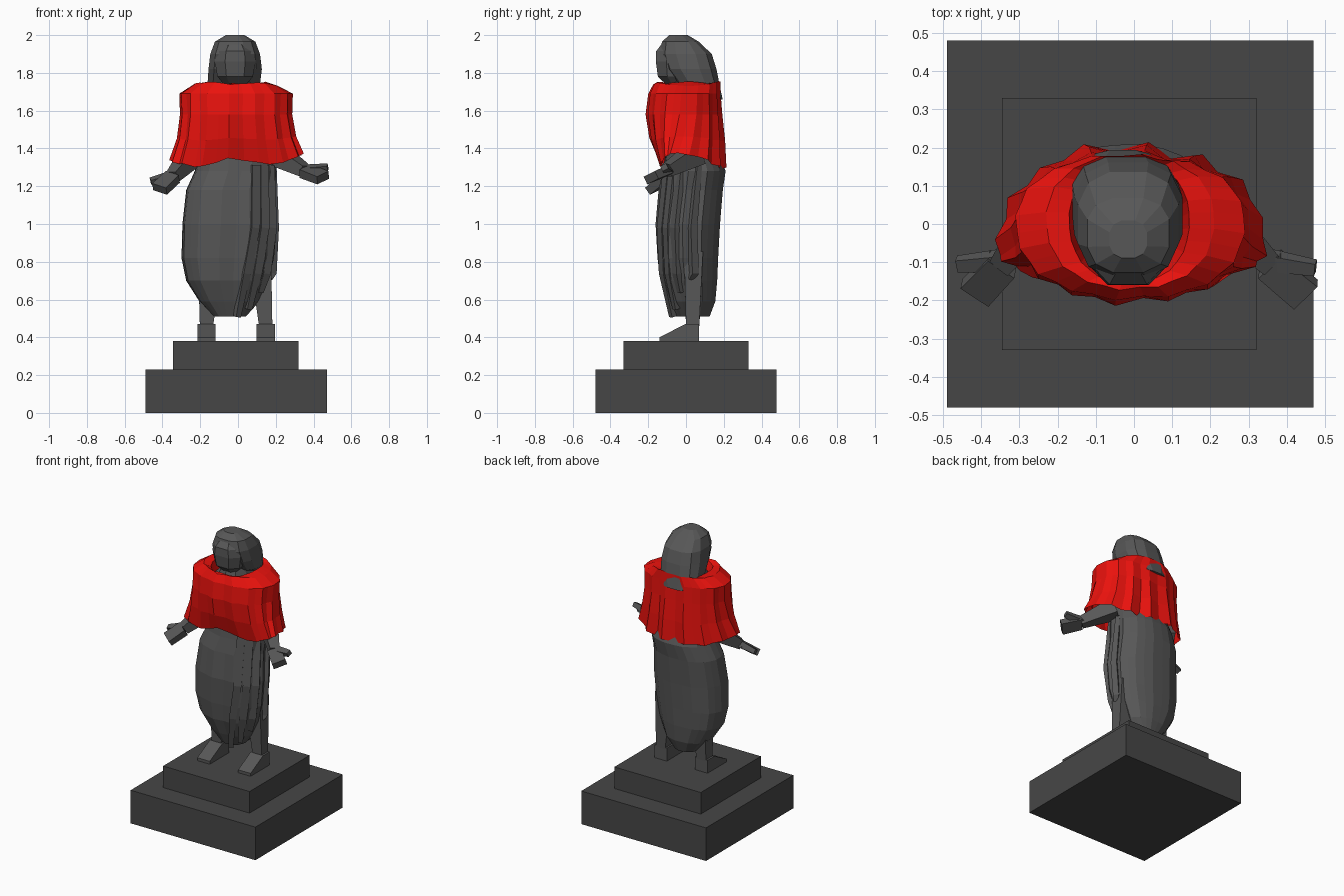
import bpy, bmesh, math, random
from mathutils import Vector

random.seed(7)


def paint(name, colour):
    m = bpy.data.materials.new(name)
    m.diffuse_color = (*colour, 1)
    return m


red = paint("red_cloth", (0.82, 0.006, 0.004))
bronze = paint("dark_bronze", (0.095, 0.095, 0.095))
stone = paint("dark_stone", (0.062, 0.062, 0.062))


def finish(bm, name, mat=bronze):
    bmesh.ops.recalc_face_normals(bm, faces=bm.faces)
    me = bpy.data.meshes.new(name)
    bm.to_mesh(me)
    bm.free()
    ob = bpy.data.objects.new(name, me)
    bpy.context.collection.objects.link(ob)
    me.materials.append(mat)
    return ob


def box(name, x0, x1, y0, y1, z0, z1, mat=bronze):
    bm = bmesh.new()
    bmesh.ops.create_cube(bm, size=1)
    for v in bm.verts:
        v.co = ((x0 + x1) / 2 + v.co.x * (x1 - x0), (y0 + y1) / 2 + v.co.y * (y1 - y0),
                (z0 + z1) / 2 + v.co.z * (z1 - z0))
    return finish(bm, name, mat)


def prism(name, points, sizes, up=(0, 0, 1)):
    """Tapered bar through the points; sizes are (width, thickness) at each."""
    pts = [Vector(p) for p in points]
    bm = bmesh.new()
    ends = []
    for i, (p, (w, h)) in enumerate(zip(pts, sizes)):
        d = (pts[min(i + 1, len(pts) - 1)] - pts[max(i - 1, 0)]).normalized()
        s = d.cross(Vector(up)).normalized()
        t = s.cross(d)
        ends.append([bm.verts.new(p + s * w / 2 * i + t * h / 2 * j)
                     for i, j in ((-1, -1), (1, -1), (1, 1), (-1, 1))])
    bm.faces.new(ends[0])
    bm.faces.new(ends[-1])
    for e, f in zip(ends, ends[1:]):
        for k in range(4):
            m = (k + 1) % 4
            bm.faces.new((e[k], e[m], f[m], f[k]))
    return finish(bm, name)


def loft(name, rings, n, power=1.0, pleat=None, lift=None, caps=(True, True), mat=bronze):
    """Stack rings (z, x0, x1, y0, ymid, y1, fold depth, lift amount)."""
    bm = bmesh.new()
    loops = []
    for z, x0, x1, y0, ym, y1, fold, rise in rings:
        loop = []
        for k in range(n):
            a = 2 * math.pi * (k + 0.5) / n
            c, s = math.cos(a), math.sin(a)
            c = math.copysign(abs(c) ** power, c)
            s = math.copysign(abs(s) ** power, s)
            f = 1 + fold * (pleat(k, a) if pleat else 0)
            x = (x0 + x1) / 2 + (x1 - x0) / 2 * c * f
            y = ym + (y1 - ym if s > 0 else ym - y0) * s * f
            loop.append(bm.verts.new((x, y, z + rise * (lift(k, a) if lift else 0))))
        loops.append(loop)
    for p, q in zip(loops, loops[1:]):
        for k in range(n):
            m = (k + 1) % n
            bm.faces.new((p[k], p[m], q[m], q[k]))
    for on, loop in zip(caps, (loops[0], loops[-1])):
        if on:
            bm.faces.new(loop)
    return finish(bm, name, mat)


# Stepped plinth
box("plinth_lower", -0.49, 0.47, -0.48, 0.48, 0, 0.23, stone)
box("plinth_upper", -0.345, 0.32, -0.33, 0.33, 0.23, 0.38, stone)

# Wedge feet and tapering legs
for side, x, top in (("left", -0.167, (-0.15, 0.04, 0.75)), ("right", 0.147, (0.115, 0.04, 0.85))):
    foot = box("foot_" + side, x - 0.048, x + 0.048, -0.14, 0.07, 0.38, 0.47)
    bm = bmesh.new()
    bm.from_mesh(foot.data)
    for f in [f for f in bm.faces if f.normal.z > 0.9]:
        edges = [e for e in f.edges if abs(e.verts[0].co.y - e.verts[1].co.y) > 0.1]
        bmesh.ops.subdivide_edges(bm, edges=edges, cuts=1)
    for v in bm.verts:
        if v.co.z > 0.46:
            if v.co.y < -0.1:
                v.co.z = 0.40
            elif v.co.y < 0.05:
                v.co.y = -0.005
    bm.to_mesh(foot.data)
    bm.free()
    prism("leg_" + side, ((x, 0.035, 0.46), top), ((0.07, 0.07), (0.12, 0.10)), (0, 1, 0))

# Long wrapped skirt, folds strongest on the right side
jitter = [random.uniform(-0.5, 0.5) for _ in range(64)]


def skirt_pleat(k, a):
    zone = 0.25 + max(0, math.cos(a + 0.6)) * 0.9
    return ((1 if k % 2 else -1) * 0.7 + jitter[k]) * zone


loft("skirt", [
    (1.50, -0.20, 0.18, -0.10, 0.03, 0.13, 0.00, 0),
    (1.36, -0.21, 0.18, -0.11, 0.03, 0.18, 0.02, 0),
    (1.28, -0.23, 0.20, -0.12, 0.04, 0.21, 0.04, 0),
    (1.18, -0.275, 0.19, -0.14, 0.03, 0.195, 0.05, 0),
    (1.00, -0.295, 0.20, -0.155, 0.01, 0.18, 0.06, 0),
    (0.82, -0.30, 0.185, -0.145, 0.01, 0.17, 0.06, 0),
    (0.70, -0.275, 0.155, -0.13, 0.02, 0.165, 0.06, 0),
    (0.59, -0.205, 0.11, -0.09, 0.03, 0.155, 0.06, 0),
    (0.51, -0.13, 0.04, -0.055, 0.035, 0.125, 0.05, 0)], 24, 0.88, skirt_pleat)

# Long ridged folds sweeping down the right front
for i, (x0, x1, x2, y, z2) in enumerate(((0.09, 0.085, -0.005, -0.115, 0.51),
                                         (0.135, 0.135, 0.055, -0.085, 0.55),
                                         (0.165, 0.175, 0.115, -0.045, 0.64),
                                         (0.175, 0.185, 0.165, 0.04, 0.71))):
    prism("skirt_fold_%d" % (i + 1),
          ((x0, y + 0.02, 1.31), (x1, y - 0.01, 0.98), ((x1 + x2) / 2, y, 0.74), (x2, y * 0.6, z2)),
          ((0.03, 0.05), (0.04, 0.05), (0.04, 0.045), (0.03, 0.03)), (1, 0.6, 0))

# Pleated cape with a neck opening and flared hem
wave = [random.uniform(-0.6, 0.6) for _ in range(64)]


def cape_pleat(k, a):
    return ((0.7 if k % 2 else -0.7) + wave[k]) * (0.4 + 0.6 * math.sin(a) ** 2)


def cape_lift(k, a):
    c, s = math.cos(a), math.sin(a)
    sides = 0.08 * max(0, c) ** 3 + 0.045 * max(0, -c) ** 3
    return sides + 0.05 * max(0, -s) ** 12 + 0.015 * wave[k]


loft("cape", [
    (1.64, -0.15, 0.12, -0.12, 0.00, 0.13, 0.00, 0),
    (1.73, -0.17, 0.145, -0.155, 0.01, 0.165, 0.01, 0.3),
    (1.755, -0.23, 0.21, -0.17, 0.01, 0.18, 0.02, -0.3),
    (1.69, -0.31, 0.29, -0.195, 0.00, 0.18, 0.025, 0),
    (1.58, -0.305, 0.285, -0.205, -0.01, 0.185, 0.045, 0),
    (1.44, -0.32, 0.305, -0.185, -0.04, 0.195, 0.06, 0.3),
    (1.295, -0.36, 0.345, -0.145, -0.075, 0.20, 0.06, 1)],
    32, 0.9, cape_pleat, cape_lift, (False, False), red)

# Neck and chest filling the opening
loft("neck", [
    (1.66, -0.17, 0.14, -0.15, 0.01, 0.15, 0, 0),
    (1.71, -0.12, 0.09, -0.12, 0.01, 0.12, 0, 0),
    (1.80, -0.09, 0.06, -0.09, 0.01, 0.10, 0, 0)], 10)

# Hair sweeping to the back, and the face in front of it
loft("hair", [
    (1.66, -0.12, 0.06, 0.11, 0.15, 0.195, 0, 0),
    (1.74, -0.165, 0.12, -0.05, 0.06, 0.18, 0, 0),
    (1.82, -0.16, 0.13, -0.115, 0.02, 0.165, 0, 0),
    (1.90, -0.15, 0.12, -0.145, 0.00, 0.14, 0, 0),
    (1.965, -0.125, 0.095, -0.13, -0.02, 0.07, 0, 0),
    (2.00, -0.065, 0.035, -0.09, -0.04, 0.01, 0, 0)], 12, 0.75)
loft("face", [
    (1.73, -0.07, 0.04, -0.10, -0.04, 0.0, 0, 0),
    (1.78, -0.115, 0.085, -0.155, -0.05, 0.0, 0, 0),
    (1.86, -0.13, 0.10, -0.167, -0.05, 0.0, 0, 0),
    (1.915, -0.12, 0.09, -0.165, -0.05, 0.0, 0, 0),
    (1.97, -0.07, 0.04, -0.12, -0.05, 0.0, 0, 0)], 8, 0.8)

# Outstretched forearms with tilted mitten hands and thumbs
for side, elbow, wrist, tip, thumb in (
        ("left", (-0.23, 0.05, 1.38), (-0.345, -0.105, 1.25), (-0.415, -0.18, 1.185), (-0.462, -0.105, 1.225)),
        ("right", (0.20, 0.05, 1.37), (0.355, -0.105, 1.28), (0.45, -0.185, 1.245), (0.475, -0.115, 1.30))):
    tilt = (0, -0.5, 1)
    prism("forearm_" + side, (elbow, wrist), ((0.11, 0.11), (0.06, 0.06)))
    prism("hand_" + side, (wrist, tip), ((0.085, 0.05), (0.09, 0.045)), tilt)
    start = Vector(wrist) + Vector((0, 0.01, 0.005))
    prism("thumb_" + side, (start, thumb), ((0.045, 0.045), (0.035, 0.03)), tilt)
